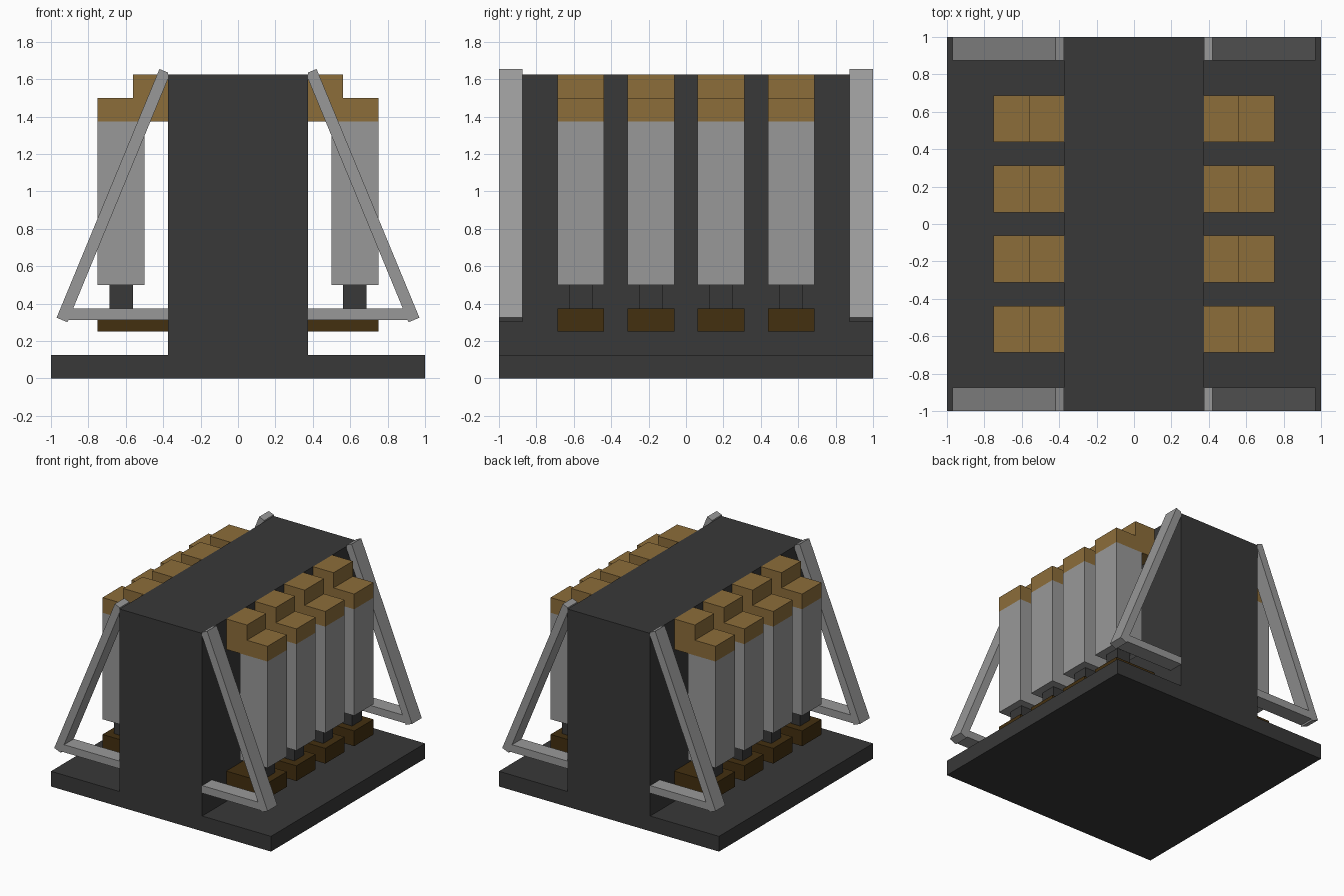
import bpy, bmesh

if "Cube" in bpy.data.objects:
    bpy.data.objects.remove(bpy.data.objects["Cube"])


def material(name, rgb):
    m = bpy.data.materials.new(name)
    m.diffuse_color = (*rgb, 1)
    m.use_nodes = True
    m.node_tree.nodes["Principled BSDF"].inputs["Base Color"].default_value = m.diffuse_color
    return m


DARK = material("dark_iron", (0.040, 0.040, 0.040))
GREY = material("grey_steel", (0.318, 0.318, 0.318))
GOLD = material("bronze", (0.262, 0.153, 0.042))
BROWN = material("dark_brown", (0.056, 0.029, 0.005))


def prism(name, profile, y0, y1, mat, side=1):
    """Extrude an x-z profile from y0 to y1; side=-1 mirrors it in x."""
    bm = bmesh.new()
    face = bm.faces.new([bm.verts.new((side * x, y0, z)) for x, z in profile])
    ext = bmesh.ops.extrude_face_region(bm, geom=[face])
    moved = [v for v in ext["geom"] if isinstance(v, bmesh.types.BMVert)]
    bmesh.ops.translate(bm, verts=moved, vec=(0, y1 - y0, 0))
    bmesh.ops.recalc_face_normals(bm, faces=bm.faces)
    mesh = bpy.data.meshes.new(name)
    bm.to_mesh(mesh)
    bm.free()
    mesh.materials.append(mat)
    ob = bpy.data.objects.new(name, mesh)
    bpy.context.collection.objects.link(ob)
    return ob


def rect(x0, x1, z0, z1):
    return [(x0, z0), (x1, z0), (x1, z1), (x0, z1)]


# Base plate and central core
prism("base_plate", rect(-1, 1, 0, 0.125), -1, 1, DARK)
prism("core_block", rect(-0.375, 0.375, 0.125, 1.625), -1, 1, DARK)

# Stepped arm profile and triangular brace profile
upper_arm = [(0.375, 1.375), (0.75, 1.375), (0.75, 1.5),
             (0.5625, 1.5), (0.5625, 1.625), (0.375, 1.625)]
brace = [(0.375, 0.3125), (0.907, 0.3125), (0.912, 0.301), (0.97, 0.325),
         (0.42, 1.655), (0.375, 1.636), (0.375, 1.60),
         (0.881, 0.375), (0.375, 0.375)]

for side, label in ((-1, "left"), (1, "right")):
    # Four columns on each side
    for i, y in enumerate((-0.5625, -0.1875, 0.1875, 0.5625), 1):
        tag = f"{label}_{i}"
        prism("column_" + tag, rect(0.5, 0.75, 0.5, 1.375),
              y - 0.125, y + 0.125, GREY, side)
        prism("stem_" + tag, rect(0.5625, 0.6875, 0.375, 0.5),
              y - 0.0625, y + 0.0625, DARK, side)
        prism("lower_arm_" + tag, rect(0.375, 0.75, 0.25, 0.375),
              y - 0.125, y + 0.125, BROWN, side)
        prism("upper_arm_" + tag, upper_arm,
              y - 0.125, y + 0.125, GOLD, side)
    # Braces at the front and back
    prism("front_brace_" + label, brace, -1, -0.875, GREY, side)
    prism("back_brace_" + label, brace, 0.875, 1, GREY, side)
